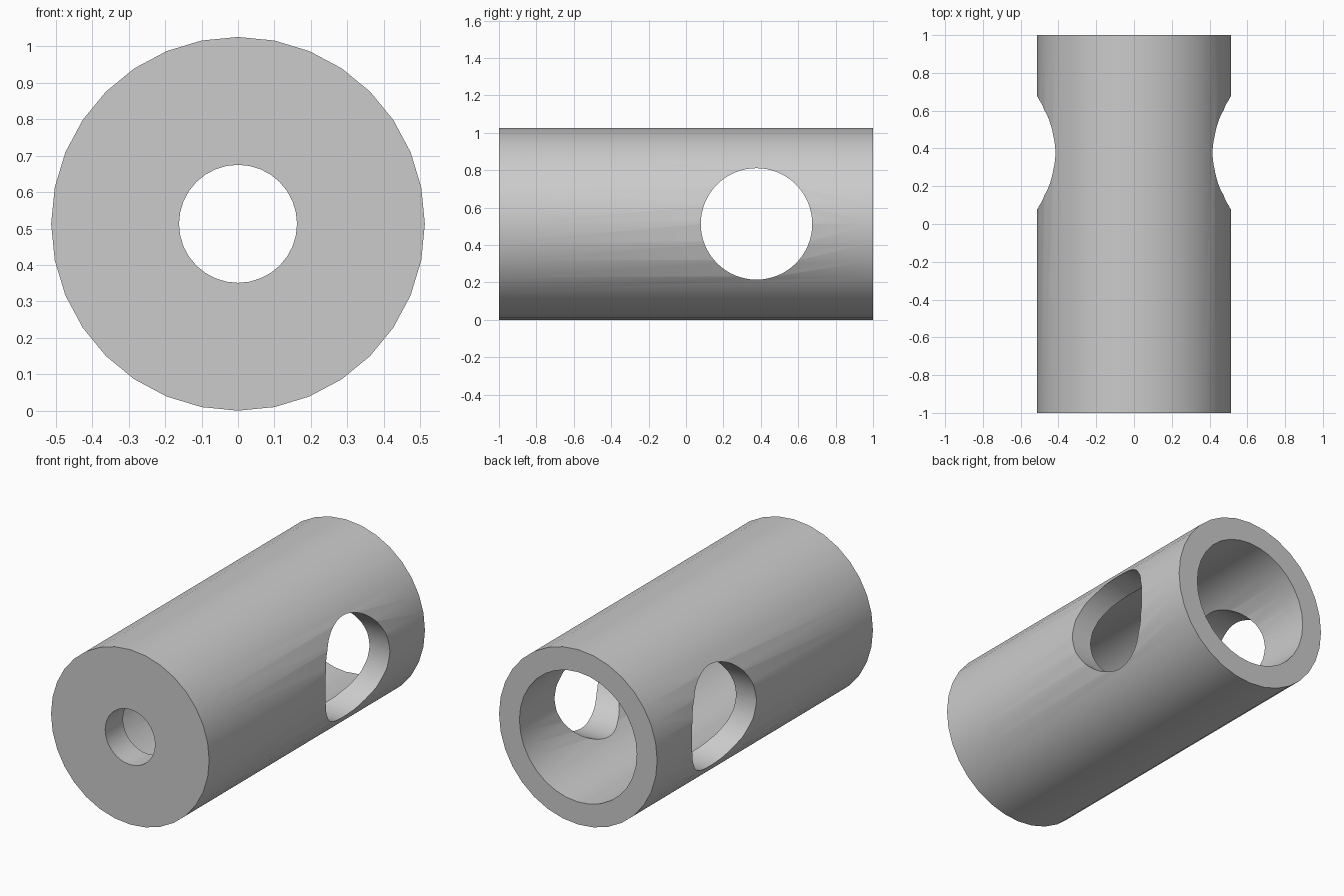
import bpy
import bmesh
import math
from mathutils import Matrix, Vector

cube = bpy.data.objects.get("Cube")
if cube:
    bpy.data.objects.remove(cube, do_unlink=True)

# Main dimensions
RADIUS, BORE, PILOT = 0.513, 0.381, 0.162
HALF, FLOOR = 1.0, -0.835
HOLE_RADIUS, HOLE_Y = 0.298, 0.377
SIDES = 32

grey = bpy.data.materials.new("plain_grey")
grey.use_nodes = True
colour = (0.6, 0.6, 0.6, 1)
grey.diffuse_color = colour
grey.node_tree.nodes["Principled BSDF"].inputs["Base Color"].default_value = colour


def make_object(name, bm):
    bmesh.ops.recalc_face_normals(bm, faces=bm.faces)
    mesh = bpy.data.meshes.new(name)
    bm.to_mesh(mesh)
    bm.free()
    mesh.materials.append(grey)
    obj = bpy.data.objects.new(name, mesh)
    bpy.context.collection.objects.link(obj)
    return obj


# Sleeve: closed wall section turned around the long axis
section = [(PILOT, -HALF), (RADIUS, -HALF), (RADIUS, HALF),
           (BORE, HALF), (BORE, FLOOR), (PILOT, FLOOR)]
bm = bmesh.new()
verts = [bm.verts.new((0, y, RADIUS + r)) for r, y in section]
edges = [bm.edges.new((v, verts[i - 1])) for i, v in enumerate(verts)]
bmesh.ops.spin(bm, geom=verts + edges, cent=(0, 0, RADIUS), axis=(0, 1, 0),
               angle=math.tau, steps=SIDES, use_merge=False)
bmesh.ops.remove_doubles(bm, verts=bm.verts, dist=0.0001)
sleeve = make_object("sleeve", bm)

# Cross hole cutter, passing through both sides
bm = bmesh.new()
place = Matrix.Translation(Vector((0, HOLE_Y, RADIUS))) @ Matrix.Rotation(math.pi / 2, 4, 'Y')
bmesh.ops.create_cone(bm, cap_ends=True, segments=SIDES * 2, radius1=HOLE_RADIUS,
                      radius2=HOLE_RADIUS, depth=HALF * 2, matrix=place)
cutter = make_object("cross_hole_cutter", bm)
cutter.hide_render = True

cut = sleeve.modifiers.new("cross_hole", 'BOOLEAN')
cut.operation = 'DIFFERENCE'
cut.solver = 'EXACT'
cut.object = cutter

# Apply the cut, then smooth the round walls and keep rims sharp
bpy.ops.object.select_all(action='DESELECT')
sleeve.select_set(True)
bpy.context.view_layer.objects.active = sleeve
bpy.ops.object.modifier_apply(modifier=cut.name)
bpy.data.objects.remove(cutter, do_unlink=True)
bpy.ops.object.shade_smooth_by_angle(angle=math.radians(30))
